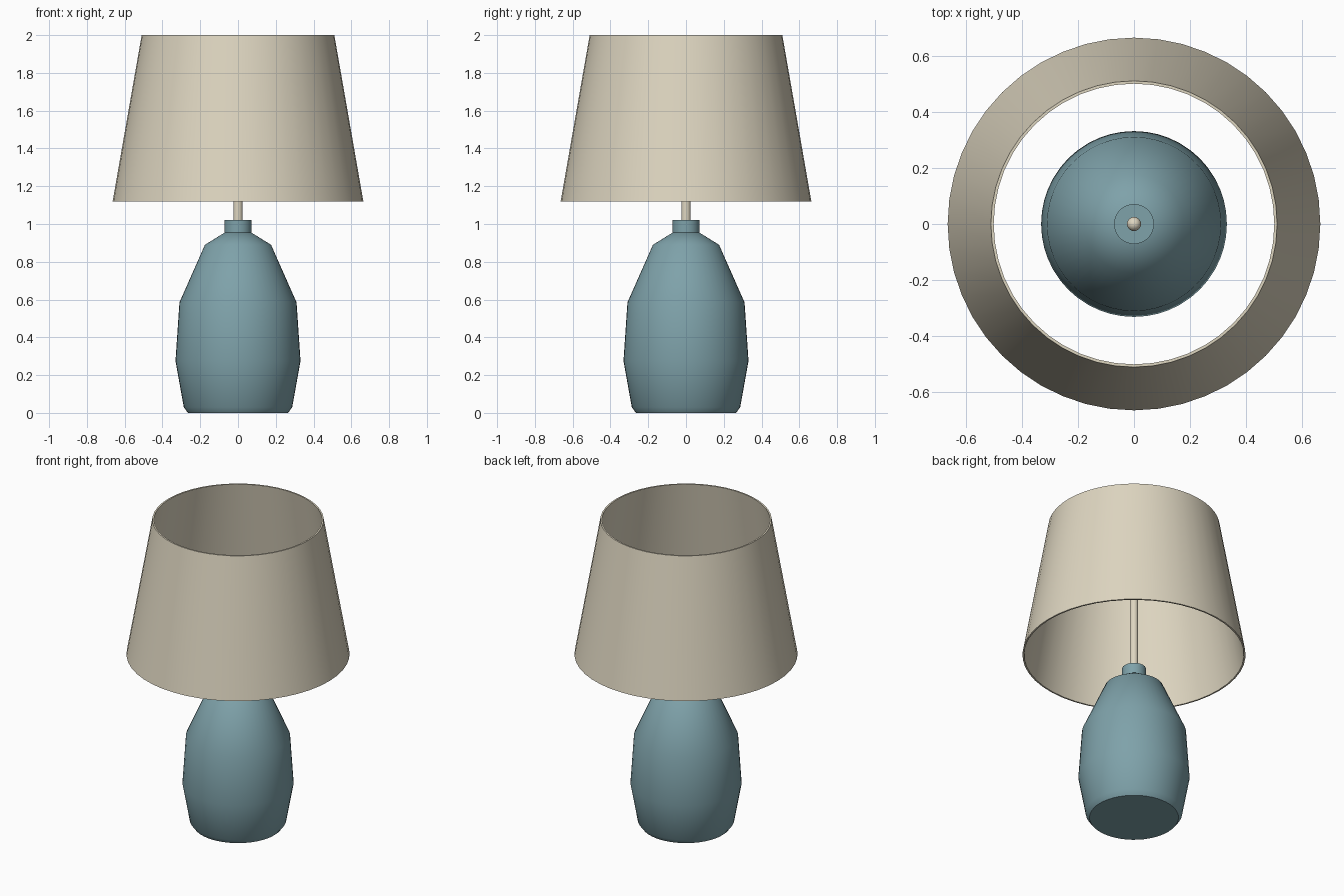
import bpy
import bmesh
import math
from mathutils import Matrix, Vector

cube = bpy.data.objects.get("Cube")
if cube:
    bpy.data.objects.remove(cube, do_unlink=True)


def make_material(name, colour):
    mat = bpy.data.materials.new(name)
    mat.use_nodes = True
    mat.diffuse_color = (*colour, 1)
    bsdf = mat.node_tree.nodes["Principled BSDF"]
    bsdf.inputs["Base Color"].default_value = (*colour, 1)
    bsdf.inputs["Roughness"].default_value = 0.8
    return mat


def lathe(name, profile, mat, sides=48, angle=30, closed=False):
    """Spin a (radius, height) profile around the z axis."""
    bm = bmesh.new()
    verts = [bm.verts.new((r, 0, z)) for r, z in profile]
    edges = [bm.edges.new(pair) for pair in zip(verts, verts[1:])]
    if closed:
        edges.append(bm.edges.new((verts[-1], verts[0])))
    bmesh.ops.spin(bm, geom=verts + edges, cent=(0, 0, 0), axis=(0, 0, 1),
                   angle=math.tau, steps=sides, use_merge=True)
    bmesh.ops.remove_doubles(bm, verts=bm.verts, dist=1e-4)
    bmesh.ops.recalc_face_normals(bm, faces=bm.faces)
    mesh = bpy.data.meshes.new(name)
    bm.to_mesh(mesh)
    bm.free()
    mesh.materials.append(mat)
    obj = bpy.data.objects.new(name, mesh)
    bpy.context.collection.objects.link(obj)
    bpy.ops.object.select_all(action="DESELECT")
    obj.select_set(True)
    bpy.context.view_layer.objects.active = obj
    bpy.ops.object.shade_smooth_by_angle(angle=math.radians(angle))
    return obj


teal = make_material("teal ceramic", (0.21, 0.36, 0.40))
cream = make_material("cream fabric", (0.73, 0.67, 0.53))

# Ceramic body with a chamfered foot and sloping shoulders
lathe("lamp_body", [(0, 0), (0.265, 0), (0.287, 0.03), (0.331, 0.275),
                    (0.31, 0.585), (0.175, 0.89), (0.07, 0.955), (0, 0.955)],
      teal, angle=50)

# Neck collar
lathe("neck_collar", [(0, 0.94), (0.071, 0.94), (0.071, 1.022), (0, 1.022)], teal)

# Stem with a rounded tip
stem_radius, stem_top = 0.025, 1.6
tip = [(stem_radius * math.cos(a), stem_top + stem_radius * math.sin(a))
       for a in (math.pi / 2 * i / 5 for i in range(5))]
lathe("stem", [(0, 1.01), (stem_radius, 1.01)] + tip + [(0, stem_top + stem_radius)],
      cream, sides=24)

# Tapered shade, open at both ends, with a thin wall
wall = 0.01
lathe("lamp_shade", [(0.664, 1.118), (0.51, 2), (0.51 - wall, 2), (0.664 - wall, 1.118)],
      cream, closed=True)
